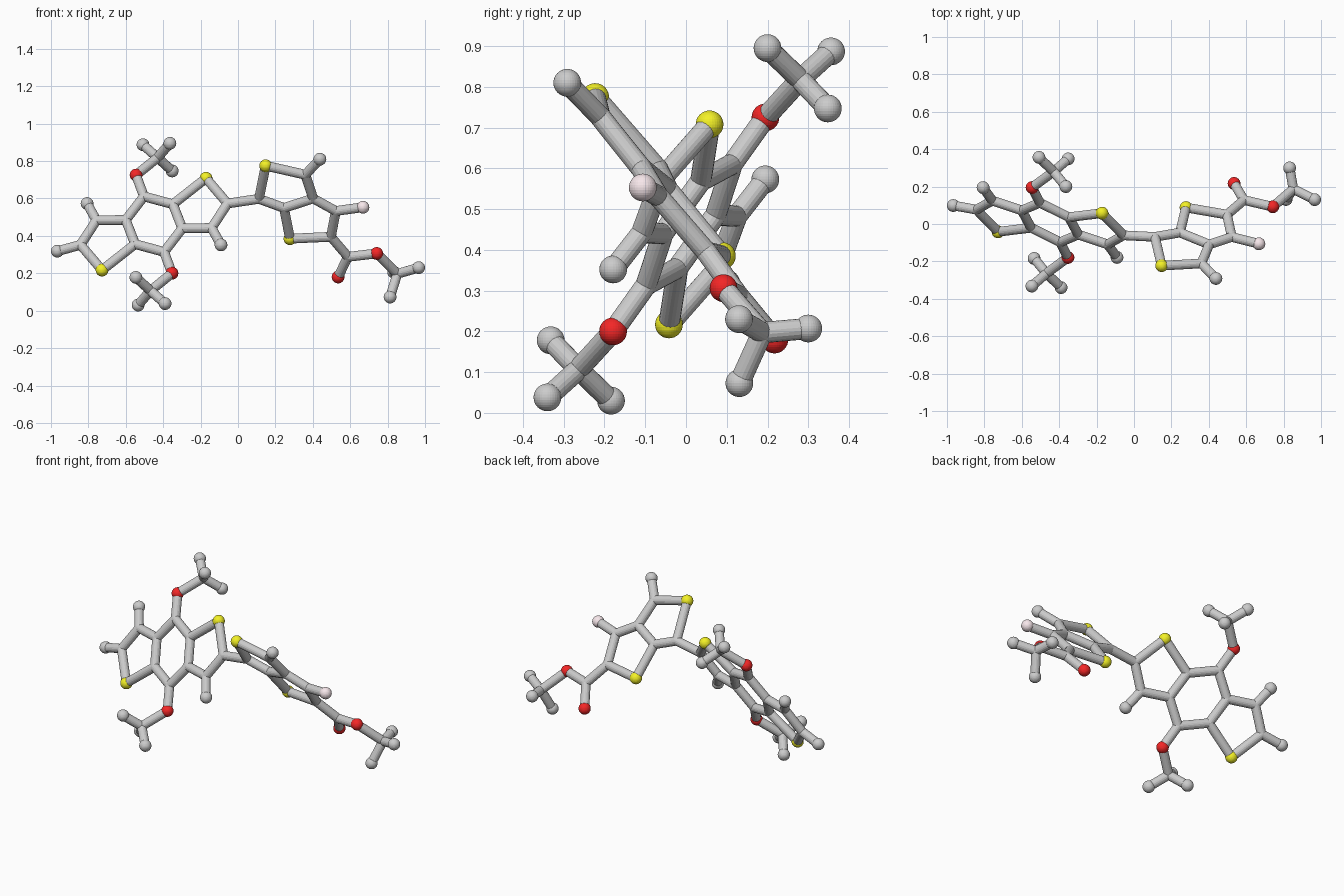
import bpy, bmesh
from mathutils import Vector, Matrix

if "Cube" in bpy.data.objects:
    bpy.data.objects.remove(bpy.data.objects["Cube"])

R_ATOM, R_BOND = 0.034, 0.026


# The two flat ring systems: depth follows from front-view position
def left(x, z):
    return Vector((x, 0.008 - 0.34 * (x + 0.449) + 0.588 * (z - 0.4625), z))


def right(x, z):
    return Vector((x, 0.4496 - 0.1346 * x - 0.842 * z, z))


CENTRE = Vector((-0.449, 0.008, 0.4625))

# Half of the left ring system; the other half is its point reflection
half = {
    "H1": left(-0.966, 0.318), "H2": left(-0.807, 0.573),
    "C2": left(-0.842, 0.352), "C3": left(-0.757, 0.483),
    "S1": left(-0.727, 0.217), "C4": left(-0.60, 0.485),
    "C5": left(-0.55, 0.356), "C6": left(-0.503, 0.611),
    "O1": left(-0.545, 0.725), "C7": Vector((-0.43, 0.28, 0.818)),
    "H3": Vector((-0.508, 0.356, 0.887)),
    "H4": Vector((-0.364, 0.2, 0.895)),
    "H5": Vector((-0.352, 0.348, 0.747)),
}
half_bonds = ["C2 C3", "C3 H2", "C2 S1", "S1 C5", "C3 C4", "C4 C5", "C4 C6",
              "C6 O1", "O1 C7", "C7 H3", "C7 H4", "C7 H5"]
atoms = dict(half)
for k, p in half.items():
    if k != "H1":
        atoms[k + "r"] = 2 * CENTRE - p
bonds = [b.split() for b in half_bonds]
bonds += [[a + "r", b + "r"] for a, b in bonds]
bonds += [["C2", "H1"], ["C6", "C5r"], ["C6r", "C5"]]

# Right ring system with its fluorine and ester tail
atoms.update({
    "Ca": right(0.112, 0.598), "Sa": right(0.148, 0.775),
    "Cb": right(0.36, 0.727), "Ha": right(0.438, 0.81),
    "Cc": right(0.402, 0.60), "Cd": right(0.246, 0.549),
    "Sb": right(0.278, 0.385), "Ce": right(0.497, 0.395),
    "Cf": right(0.523, 0.533), "Fa": right(0.668, 0.553),
    "Cg": right(0.588, 0.288), "Oa": Vector((0.535, 0.217, 0.18)),
    "Ob": right(0.742, 0.306), "Ch": Vector((0.852, 0.187, 0.197)),
    "Hb": Vector((0.966, 0.13, 0.23)), "Hc": Vector((0.832, 0.3, 0.207)),
    "Hd": Vector((0.813, 0.131, 0.073)),
})
bonds += [b.split() for b in [
    "C2r Ca", "Ca Sa", "Sa Cb", "Cb Ha", "Cb Cc", "Cc Cd", "Cd Ca", "Cd Sb",
    "Sb Ce", "Ce Cf", "Cf Cc", "Cf Fa", "Ce Cg", "Cg Oa", "Cg Ob", "Ob Ch",
    "Ch Hb", "Ch Hc", "Ch Hd"]]


def finish(bm, name, color=None):
    me = bpy.data.meshes.new(name)
    bm.to_mesh(me)
    bm.free()
    ob = bpy.data.objects.new(name, me)
    bpy.context.collection.objects.link(ob)
    if color:
        mat = bpy.data.materials.new(name + "_colour")
        mat.diffuse_color = (*color, 1)
        mat.use_nodes = True
        mat.node_tree.nodes["Principled BSDF"].inputs["Base Color"].default_value = mat.diffuse_color
        me.materials.append(mat)


# Bonds: plain rods between atoms
bm = bmesh.new()
for a, b in bonds:
    p, q = atoms[a], atoms[b]
    d = q - p
    m = Matrix.Translation((p + q) / 2) @ d.to_track_quat("Z", "Y").to_matrix().to_4x4()
    bmesh.ops.create_cone(bm, cap_ends=True, segments=18, radius1=R_BOND,
                          radius2=R_BOND, depth=d.length, matrix=m)
finish(bm, "bonds")

# Atoms: one object of balls per element; carbons only round off the rod joints
for key, name, radius, color in [
        ("C", "carbon_joints", R_BOND, None),
        ("H", "hydrogen_balls", R_ATOM, None),
        ("S", "sulfur_balls", R_ATOM, (0.9, 0.88, 0.02)),
        ("O", "oxygen_balls", R_ATOM, (0.9, 0.02, 0.02)),
        ("F", "fluorine_ball", R_ATOM, (0.93, 0.8, 0.83))]:
    bm = bmesh.new()
    for k, p in atoms.items():
        if k[0] == key:
            bmesh.ops.create_uvsphere(bm, u_segments=32, v_segments=16,
                                      radius=radius, matrix=Matrix.Translation(p))
    finish(bm, name, color)
